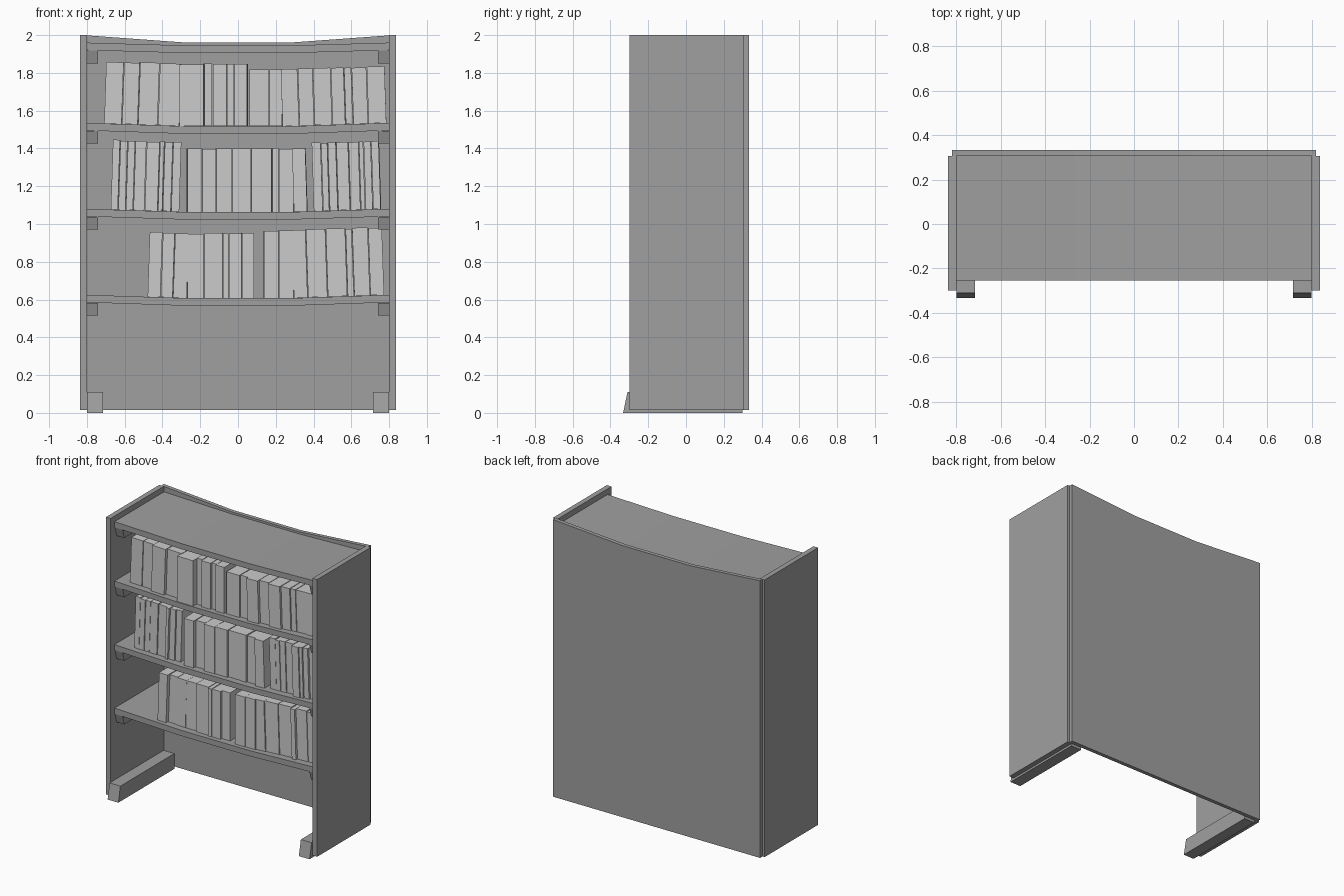
import bpy, bmesh, math, random
from mathutils import Matrix, Vector

if "Cube" in bpy.data.objects:
    bpy.data.objects.remove(bpy.data.objects["Cube"])

random.seed(4)


def material(name, v):
    m = bpy.data.materials.new(name)
    m.diffuse_color = (v, v, v, 1)
    m.use_nodes = True
    m.node_tree.nodes["Principled BSDF"].inputs["Base Color"].default_value = m.diffuse_color
    return m


wood = material("dark_grey", 0.35)
paper = material("light_grey", 0.8)


def finish(name, bm, mat):
    bmesh.ops.recalc_face_normals(bm, faces=bm.faces)
    me = bpy.data.meshes.new(name)
    bm.to_mesh(me)
    bm.free()
    me.materials.append(mat)
    ob = bpy.data.objects.new(name, me)
    bpy.context.collection.objects.link(ob)
    return ob


def extrude(name, profile, axis, a, b):
    """Extrude a 2D profile: axis 'y' takes (x, z) points, axis 'x' takes (y, z)."""
    bm = bmesh.new()
    put = (lambda p, t: (p[0], t, p[1])) if axis == "y" else (lambda p, t: (t, p[0], p[1]))
    lo = [bm.verts.new(put(p, a)) for p in profile]
    hi = [bm.verts.new(put(p, b)) for p in profile]
    n = len(profile)
    bm.faces.new(lo)
    bm.faces.new(hi)
    for i in range(n):
        j = (i + 1) % n
        bm.faces.new((lo[i], lo[j], hi[j], hi[i]))
    return finish(name, bm, wood)


def sag(x, end, mid):
    """Height of a shelf that dips towards its flat middle."""
    t = max(0, min(1, (abs(x) - 0.27) / 0.53))
    return mid + (end - mid) * t


# Side panels and back panel with a dipped top edge
for side, s in (("left", -1), ("right", 1)):
    extrude(side + "_panel", [(-0.30, 0.015), (0.305, 0.015), (0.305, 2), (-0.30, 2)],
            "x", s * 0.80, s * 0.837)
extrude("back_panel", [(-0.82, 0.015), (0.82, 0.015), (0.82, 2), (0.27, 1.96),
                       (-0.27, 1.96), (-0.82, 2)], "y", 0.305, 0.333)

# Sagging shelves, each on a pair of support rails
shelves = [(1.96, 1.945), (1.535, 1.517), (1.08, 1.063), (0.625, 0.607)]
for end, mid in shelves:
    xs = [-0.80, -0.27, 0.27, 0.80]
    top = [(x, sag(x, end, mid)) for x in xs]
    low = [(x, z - 0.04) for x, z in reversed(top)]
    extrude("shelf", top + low, "y", -0.255, 0.305)
    z = end - 0.042
    for s in (-1, 1):
        extrude("shelf_rail", [(-0.25, z), (-0.23, z - 0.068), (0.30, z - 0.068), (0.30, z)],
                "x", s * 0.74, s * 0.80)

# Foot rails with slanted fronts
for s in (-1, 1):
    extrude("foot_rail", [(-0.333, 0), (0.30, 0), (0.30, 0.11), (-0.31, 0.11)],
            "x", s * 0.715, s * 0.80)


# Book groups: vertical divisions between neighbouring spines, shelf, height
def books(edges, shelf, height):
    end, mid = shelf
    bm = bmesh.new()
    for a, b in zip(edges, edges[1:]):
        x, w = (a + b) / 2, b - a - 0.003
        front = -0.215 - (0.035 if w > 0.12 else random.uniform(-0.012, 0.015))
        slope = (sag(x + 0.01, end, mid) - sag(x - 0.01, end, mid)) / 0.02
        h = height + random.uniform(-0.003, 0.003)
        depth = 0.27
        mat = (Matrix.Translation((x, front, sag(x, end, mid) + 0.001))
               @ Matrix.Rotation(-math.atan(slope), 4, "Y")
               @ Matrix.Rotation(math.radians(random.uniform(-1.2, 1.2)), 4, "Z")
               @ Matrix.Translation((0, depth / 2, h / 2))
               @ Matrix.Diagonal((w, depth, h, 1)))
        bmesh.ops.create_cube(bm, size=1, matrix=mat)
    finish("books", bm, paper)


books([-0.71, -0.615, -0.53, -0.425, -0.31, -0.18, -0.135, -0.06, -0.02, 0.05], shelves[1], 0.328)
books([0.06, 0.165, 0.235, 0.325, 0.405, 0.50, 0.57, 0.61, 0.69, 0.787], shelves[1], 0.30)
books([-0.675, -0.635, -0.595, -0.555, -0.495, -0.425, -0.40, -0.355, -0.31], shelves[2], 0.367)
books([-0.27, -0.19, -0.115, -0.03, 0.07, 0.18, 0.215, 0.295, 0.368], shelves[2], 0.335)
books([0.40, 0.45, 0.485, 0.53, 0.595, 0.65, 0.675, 0.715, 0.757], shelves[2], 0.36)
books([-0.48, -0.41, -0.345, -0.27, -0.18, -0.08, -0.05, 0.02, 0.085], shelves[3], 0.342)
books([0.135, 0.215, 0.295, 0.37, 0.475, 0.58, 0.615, 0.70, 0.775], shelves[3], 0.357)
